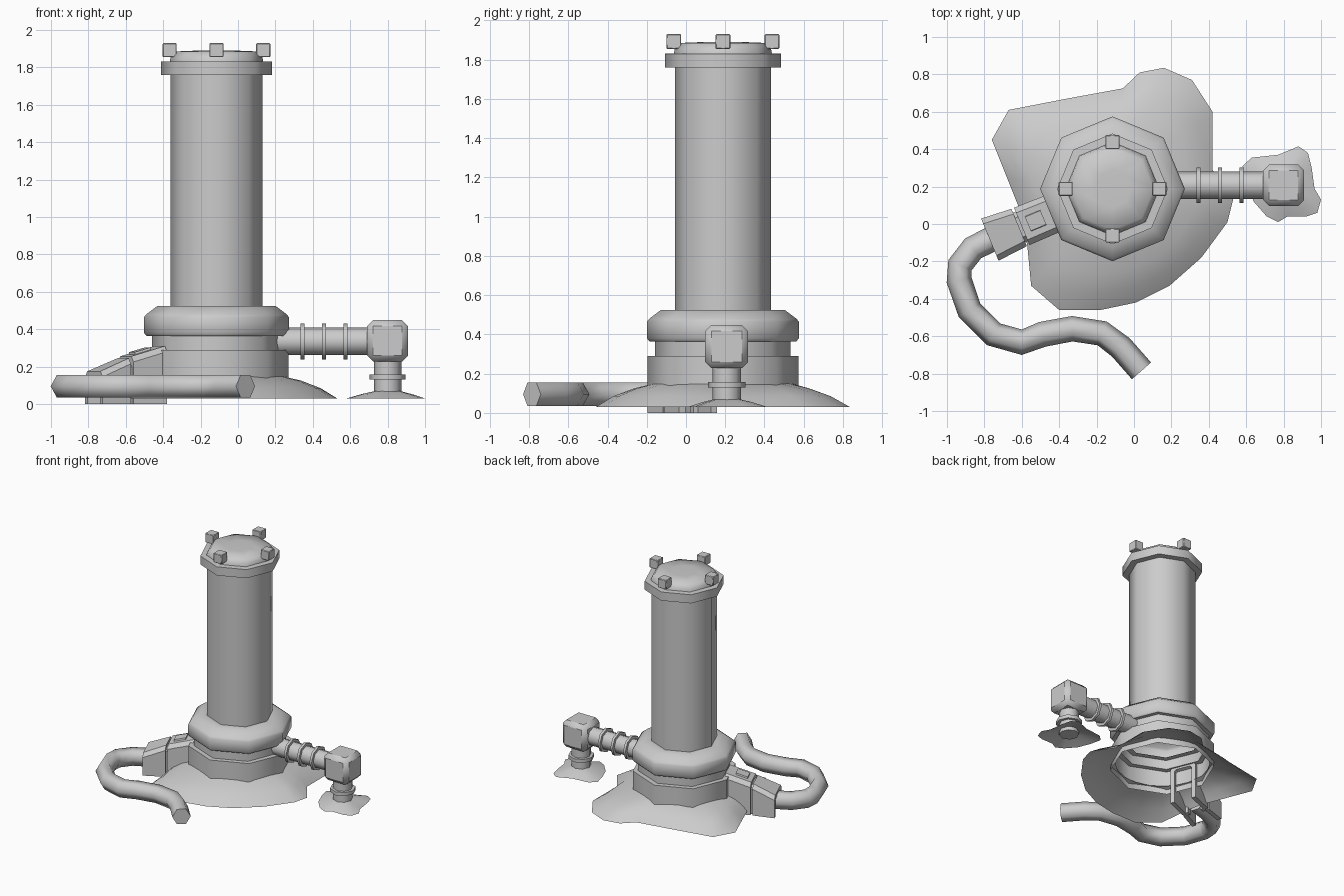
import bpy, math
from mathutils import Vector, Matrix

if "Cube" in bpy.data.objects:
    bpy.data.objects.remove(bpy.data.objects["Cube"])

AX, AY = -0.115, 0.188          # axis of the main column


def make(name, verts, faces, smooth=50):
    me = bpy.data.meshes.new(name)
    me.from_pydata([tuple(v) for v in verts], [], faces)
    ob = bpy.data.objects.new(name, me)
    bpy.context.collection.objects.link(ob)
    bpy.ops.object.select_all(action='DESELECT')
    ob.select_set(True)
    bpy.context.view_layer.objects.active = ob
    if smooth:
        bpy.ops.object.shade_smooth_by_angle(angle=math.radians(smooth))
    return ob


def skin(name, rings, cap_start=False, cap_end=False, smooth=50):
    n = len(rings[0])
    verts = [v for r in rings for v in r]
    faces = [(i * n + j, i * n + (j + 1) % n, (i + 1) * n + (j + 1) % n, (i + 1) * n + j)
             for i in range(len(rings) - 1) for j in range(n)]
    if cap_start:
        faces.append(tuple(reversed(range(n))))
    if cap_end:
        faces.append(tuple(range(len(verts) - n, len(verts))))
    return make(name, verts, faces, smooth)


def lathe(name, profile, loc, n=8, axis='Z', turn=0.0, caps=(True, True)):
    rot = Matrix.Rotation(math.pi / 2, 3, 'Y') if axis == 'X' else Matrix.Identity(3)
    rings = [[rot @ Vector((r * math.cos(turn + math.tau * k / n),
                            r * math.sin(turn + math.tau * k / n), z)) + Vector(loc)
              for k in range(n)] for r, z in profile]
    return skin(name, rings, *caps)


def box(name, size, loc, bevel):
    x, y, z = (s / 2 for s in size)
    sq = [(-x, -y), (x, -y), (x, y), (-x, y)]
    ob = skin(name, [[Vector((a, b, c)) + Vector(loc) for a, b in sq] for c in (-z, z)],
              True, True)
    m = ob.modifiers.new("bevel", 'BEVEL')
    m.width, m.segments = bevel, 1
    return ob


def mound(name, outline, centre, inner_r, heights, cap):
    # thin surface rising from an irregular rim to a central ring
    c = Vector(centre)
    rings = []
    for t, z in heights:
        ring = []
        for p in outline:
            d = Vector(p) - c
            q = c + d.normalized() * inner_r
            q = Vector(p).lerp(q, t)
            ring.append((q.x, q.y, z))
        rings.append(ring)
    return skin(name, rings, False, cap)


# main body
lathe("base_drum", [(0.385, 0.10), (0.385, 0.29), (0.345, 0.29), (0.345, 0.37)],
      (AX, AY, 0), caps=(False, False))
lathe("collar", [(0.30, 0.365), (0.375, 0.365), (0.387, 0.38), (0.387, 0.465),
                 (0.375, 0.48), (0.315, 0.525), (0.23, 0.525)], (AX, AY, 0), caps=(False, False))
lathe("column", [(0.245, 0.50), (0.245, 1.77)], (AX, AY, 0), caps=(False, False))
lathe("top_flange", [(0.24, 1.76), (0.296, 1.76), (0.296, 1.83), (0.25, 1.832),
                     (0.245, 1.855), (0.22, 1.885), (0.1, 1.89)], (AX, AY, 0), caps=(False, True))
for i in range(4):
    a = i * math.pi / 2
    box(f"cap_bolt_{i}", (0.075, 0.075, 0.075),
        (AX + 0.25 * math.cos(a), AY + 0.25 * math.sin(a), 1.892), 0.004)

# ground mounds
big = [(0.53, 0.13), (0.42, 0.29), (0.42, 0.60), (0.31, 0.77), (0.16, 0.835), (0.03, 0.81),
       (-0.06, 0.725), (-0.36, 0.67), (-0.67, 0.61), (-0.76, 0.45), (-0.68, 0.25), (-0.60, 0.05),
       (-0.57, -0.12), (-0.55, -0.33), (-0.40, -0.46), (-0.18, -0.46), (0.01, -0.42),
       (0.19, -0.33), (0.36, -0.18), (0.50, 0.01)]
mound("ground_mound", big, (AX, AY), 0.35, [(0, 0.03), (0.3, 0.085), (0.65, 0.125), (1, 0.15)], False)
small = [(1.0, 0.13), (0.965, 0.19), (0.95, 0.30), (0.93, 0.38), (0.88, 0.415), (0.77, 0.37),
         (0.63, 0.355), (0.58, 0.31), (0.60, 0.22), (0.64, 0.12), (0.71, 0.04), (0.77, 0.01),
         (0.82, 0.04), (0.92, 0.04), (0.98, 0.06)]
mound("drain_mound", small, (0.80, 0.21), 0.065, [(0, 0.03), (0.5, 0.053), (1, 0.07)], False)

# side pipe with rings, elbow and down pipe
PY, PZ = 0.207, 0.335
lathe("side_pipe", [(0.073, 0.20), (0.073, 0.72)], (0, PY, PZ), axis='X')
for i, x in enumerate((0.345, 0.46, 0.575)):
    lathe(f"pipe_ring_{i}", [(0.096, -0.01), (0.096, 0.01)], (x, PY, PZ), axis='X')
box("pipe_elbow", (0.22, 0.22, 0.22), (0.80, PY, 0.338), 0.032)
lathe("down_pipe", [(0.073, 0.04), (0.073, 0.24)], (0.80, PY, 0))
lathe("down_pipe_ring", [(0.096, 0.13), (0.096, 0.158)], (0.80, PY, 0))

# hose connector: two open-bottomed sleeves facing out of one octagon side
ANG = math.radians(202.5)
out = Vector((math.cos(ANG), math.sin(ANG), 0))
side = Vector((-out.y, out.x, 0))
axis_pt = Vector((AX, AY, 0))


def sleeve(name, d0, d1, w0, w1, top0, top1, t=0.035):
    rings = []
    for d, w, top in ((d0, w0, top0), (d1, w1, top1)):
        b = 0.03
        prof = [(-w, 0), (-w, top - b), (-w + b, top), (w - b, top), (w, top - b), (w, 0),
                (w - t, 0), (w - t, top - b - t / 2), (w - b - t / 2, top - t),
                (-w + b + t / 2, top - t), (-w + t, top - b - t / 2), (-w + t, 0)]
        rings.append([axis_pt + out * d + side * s + Vector((0, 0, z)) for s, z in prof])
    return skin(name, rings, True, True, 30)


sleeve("connector_inner", 0.33, 0.525, 0.105, 0.108, 0.31, 0.255)
sleeve("connector_outer", 0.54, 0.71, 0.108, 0.122, 0.245, 0.175)
sleeve("connector_neck", 0.51, 0.55, 0.085, 0.085, 0.235, 0.222)
# raised clip on the inner sleeve
clip = [(0.40, 0.302), (0.49, 0.277)]
skin("connector_clip", [[axis_pt + out * d + side * s + Vector((0, 0, z + h))
                         for s, h in ((-0.045, -0.02), (-0.04, 0), (0.04, 0), (0.045, -0.02))]
                        for d, z in clip], True, True, 30)

# hose lying on the ground, hexagonal section
path = [(-0.62, -0.035), (-0.75, -0.075), (-0.86, -0.13), (-0.93, -0.22), (-0.935, -0.30),
        (-0.88, -0.46), (-0.75, -0.59), (-0.60, -0.632), (-0.49, -0.59), (-0.33, -0.56),
        (-0.17, -0.585), (-0.07, -0.66), (0.04, -0.785)]
pts = [Vector((x, y, 0.095)) for x, y in path]
rings = []
for i, p in enumerate(pts):
    t = (pts[min(i + 1, len(pts) - 1)] - pts[max(i - 1, 0)]).normalized()
    s = Vector((t.y, -t.x, 0))
    rings.append([p + s * 0.068 * math.cos(k * math.tau / 6)
                  + Vector((0, 0, 0.07 * math.sin(k * math.tau / 6))) for k in range(6)])
skin("hose", rings, True, True, 65)

# consistent outward normals on the closed and lathed parts
for ob in bpy.data.objects:
    bpy.ops.object.select_all(action='DESELECT')
    ob.select_set(True)
    bpy.context.view_layer.objects.active = ob
    bpy.ops.object.mode_set(mode='EDIT')
    bpy.ops.mesh.select_all(action='SELECT')
    bpy.ops.mesh.normals_make_consistent(inside=False)
    bpy.ops.object.mode_set(mode='OBJECT')
